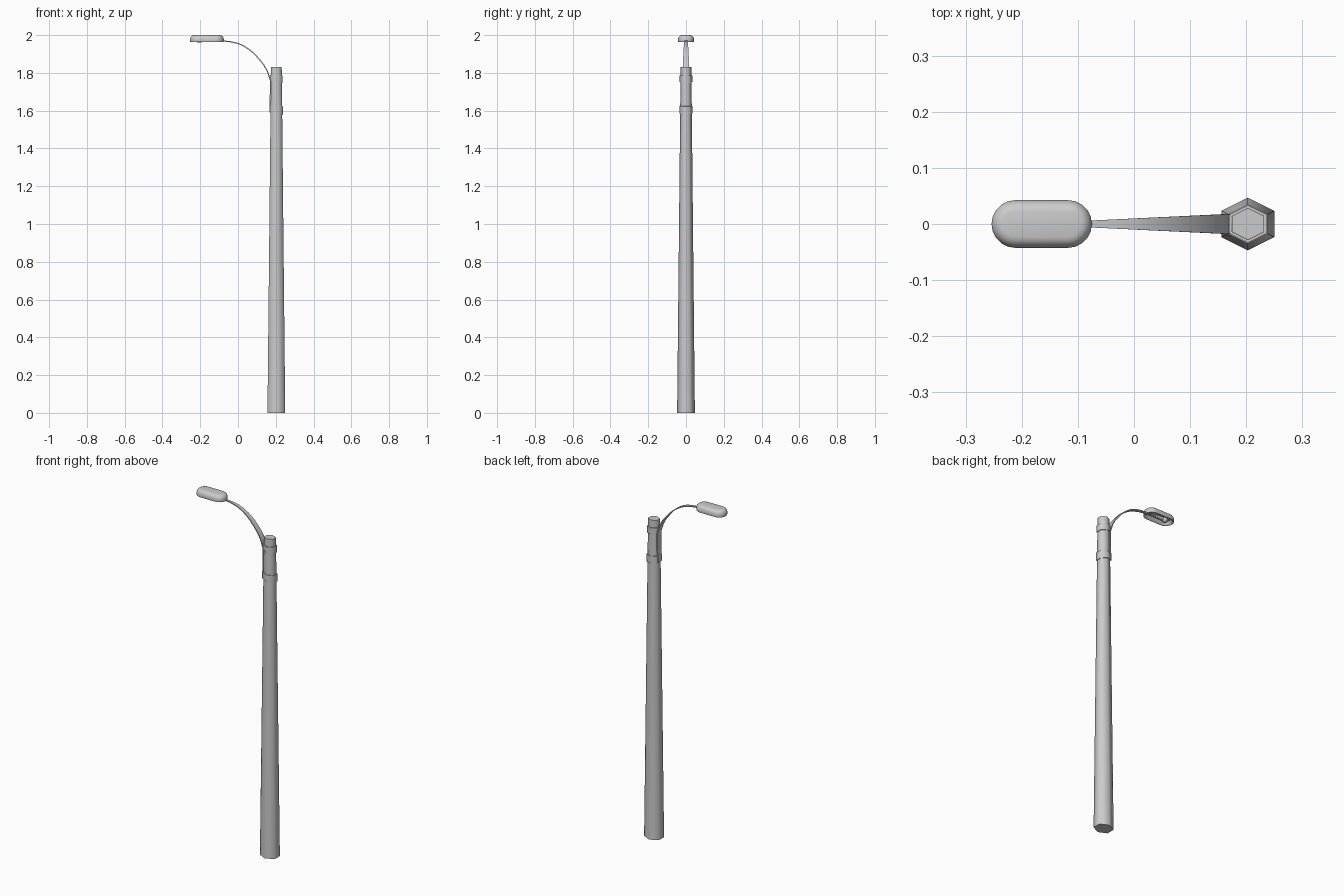
import bpy, bmesh
from math import sin, cos, pi, radians
from mathutils import Vector

if "Cube" in bpy.data.objects:
    bpy.data.objects.remove(bpy.data.objects["Cube"])

CX = 0.203  # pole axis


def finish(name, bm, angle=None):
    bmesh.ops.recalc_face_normals(bm, faces=bm.faces)
    me = bpy.data.meshes.new(name)
    bm.to_mesh(me)
    bm.free()
    ob = bpy.data.objects.new(name, me)
    bpy.context.collection.objects.link(ob)
    bpy.ops.object.select_all(action='DESELECT')
    ob.select_set(True)
    bpy.context.view_layer.objects.active = ob
    if angle is None:
        bpy.ops.object.shade_smooth()
    else:
        bpy.ops.object.shade_smooth_by_angle(angle=radians(angle))
    return ob


def loft(name, rings, caps=True, closed=False, angle=None):
    bm = bmesh.new()
    vs = [[bm.verts.new(p) for p in r] for r in rings]
    n = len(vs[0])
    pairs = list(zip(vs, vs[1:])) + ([(vs[-1], vs[0])] if closed else [])
    for a, b in pairs:
        for i in range(n):
            j = (i + 1) % n
            bm.faces.new((a[i], a[j], b[j], b[i]))
    if caps and not closed:
        bm.faces.new(vs[0][::-1])
        bm.faces.new(vs[-1])
    return finish(name, bm, angle)


def hexagon(r, z, tilt=0.0):
    # corners on +-y, flats on +-x, stretched to equal width both ways
    pts = []
    for i in range(6):
        a = pi / 2 + i * pi / 3
        x = r * cos(a) / cos(pi / 6)
        pts.append((CX + x, r * sin(a), z - tilt * x))
    return pts


def pole_r(z):
    return 0.047 - 0.0185 * z / 1.83


# tapered hexagonal pole
loft("pole", [hexagon(pole_r(z), z) for z in (0, 0.3, 1.6, 1.83)], angle=75)

# slightly tilted clamp bands
for name, z0, z1 in (("lower_clamp", 1.585, 1.625), ("upper_clamp", 1.752, 1.787)):
    ro, ri = pole_r(z0) + 0.004, pole_r(z0) - 0.003
    loft(name, [hexagon(ri, z0, .2), hexagon(ro, z0, .2),
                hexagon(ro, z1, .05), hexagon(ri, z1, .05)], closed=True, angle=75)

# flat tapered arm: strip running up the pole, then arching out to the lamp
path = [(0.169, 1.59), (0.171, 1.68), (0.172, 1.76), (0.156, 1.807), (0.138, 1.84),
        (0.114, 1.87), (0.088, 1.9), (0.06, 1.923), (0.03, 1.943), (0, 1.956),
        (-0.04, 1.965), (-0.08, 1.969), (-0.11, 1.97)]
rings = []
for i, (x, z) in enumerate(path):
    p, q = path[max(i - 1, 0)], path[min(i + 1, len(path) - 1)]
    t = Vector((q[0] - p[0], q[1] - p[1])).normalized()
    n = Vector((-t.y, t.x)) * 0.003
    w = 0.006 + 0.012 * min(1, max(0, (x + 0.08) / 0.25))
    rings.append([(x + n.x, w, z + n.y), (x + n.x, -w, z + n.y),
                  (x - n.x, -w, z - n.y), (x - n.x, w, z - n.y)])
loft("arm", rings, angle=40)


# lamp head: stadium shell with a rounded top and recessed underside
def stadium(inset, z, seg=10):
    r, half, cx = 0.0425 - inset, 0.047, -0.1645
    pts = []
    for side in (1, -1):
        for i in range(seg + 1):
            a = -pi / 2 + pi * i / seg
            pts.append((cx + side * (half + r * cos(a)), side * r * sin(a), z))
    return pts


profile = [(0.016, 1.982), (0.008, 1.966), (0.005, 1.964), (0.001, 1.964), (0, 1.968),
           (0, 1.978), (0.002, 1.986), (0.006, 1.993), (0.012, 1.998), (0.02, 2.0)]
loft("lamp_head", [stadium(i, z) for i, z in profile], angle=40)

# bulb and its socket inside the recess
bm = bmesh.new()
bmesh.ops.create_uvsphere(bm, u_segments=16, v_segments=10, radius=0.016)
for v in bm.verts:
    v.co = (v.co.x * 1.2 - 0.205, v.co.y, v.co.z * 0.9 + 1.974)
finish("bulb", bm)
socket = [[(x, 0.009 * cos(2 * pi * i / 12), 1.975 + 0.009 * sin(2 * pi * i / 12))
           for i in range(12)] for x in (-0.195, -0.15)]
loft("bulb_socket", socket, angle=40)
